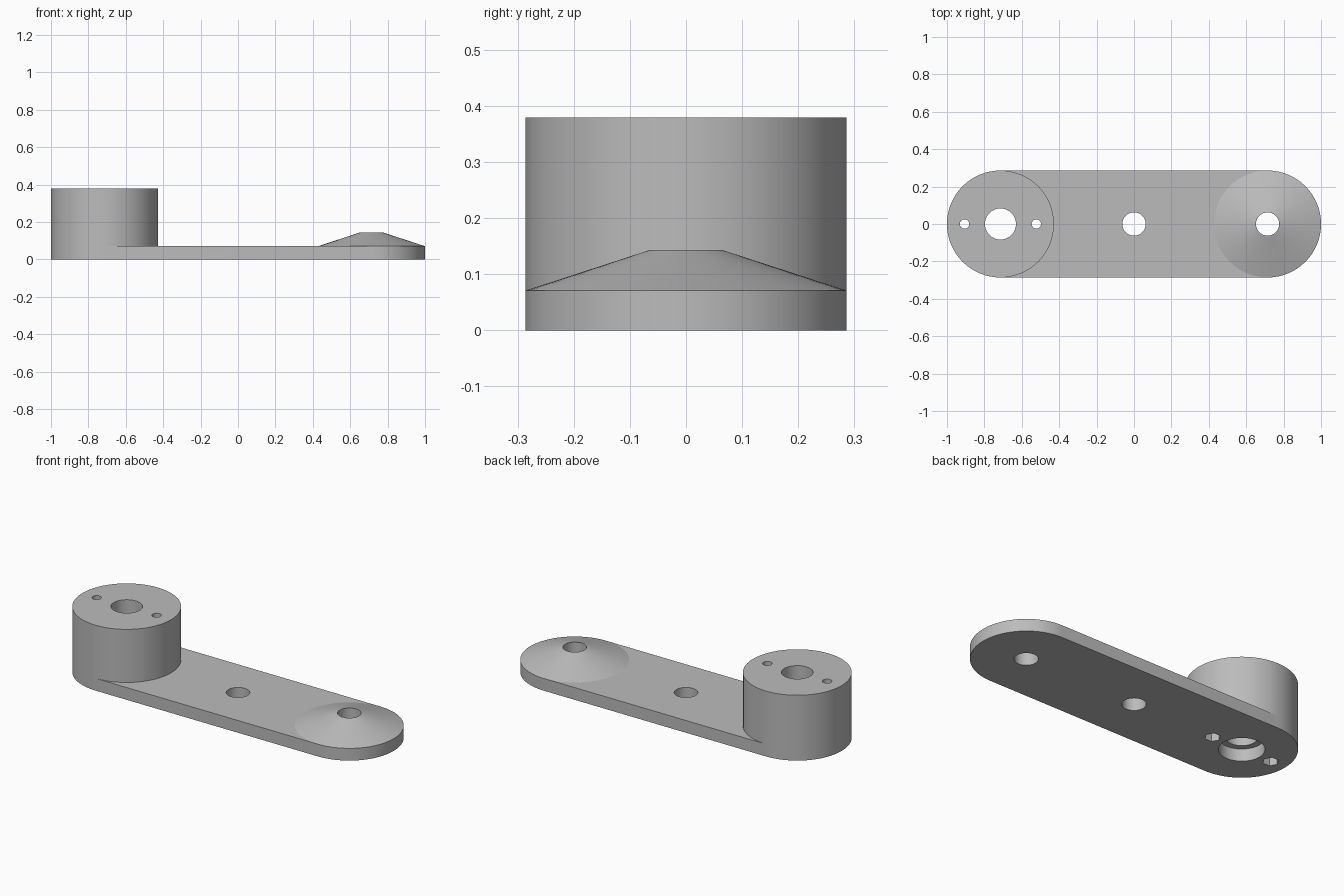
import bpy, bmesh
from math import cos, sin, tau, radians
from mathutils import Vector

cube = bpy.data.objects.get("Cube")
if cube:
    bpy.data.objects.remove(cube, do_unlink=True)

N = 64                     # segments of a large circle
Q = N // 4
R = 0.286                  # half width of the arm, and boss radius
END = 0.714                # distance of the end centres from the middle
PLATE, TIP, BOSS = 0.071, 0.143, 0.379   # heights
PIVOT = 0.062              # plain hole radius
bm = bmesh.new()


def ring(x, r, z, n=N):
    return [bm.verts.new((x + r * cos(tau * i / n), r * sin(tau * i / n), z))
            for i in range(n)]


def arc(loop, start):
    """Half of a full ring, both ends included."""
    return [loop[i % N] for i in range(start, start + N // 2 + 1)]


def bridge(a, b):
    for i in range(len(a)):
        j = (i + 1) % len(a)
        bm.faces.new((a[i], a[j], b[j], b[i]))


def fill(*loops):
    """Flat face bounded by the first loop, with the other loops as holes."""
    edges = []
    for loop in loops:
        for a, b in zip(loop, loop[1:] + loop[:1]):
            edges.append(bm.edges.get((a, b)) or bm.edges.new((a, b)))
    bmesh.ops.triangle_fill(bm, edges=edges, use_beauty=True,
                            use_dissolve=False, normal=Vector((0, 0, 1)))


# Outer wall of the plate, rounded at both ends
boss_base = ring(-END, R, PLATE)
cone_base = ring(END, R, PLATE)
outline = arc(cone_base, 3 * Q) + arc(boss_base, Q)
underside = [bm.verts.new((v.co.x, v.co.y, 0)) for v in outline]
bridge(underside, outline)

# Boss wall, and cone with its narrow rim
boss_top = ring(-END, R, BOSS)
bridge(boss_base, boss_top)
cone_top = ring(END, 0.065, TIP)
bridge(cone_base, cone_top)

# Plain through holes in the middle and in the cone
middle_top, middle_low = ring(0, PIVOT, PLATE), ring(0, PIVOT, 0)
bridge(middle_top, middle_low)
tip_top, tip_low = ring(END, PIVOT, TIP), ring(END, PIVOT, 0)
bridge(cone_top, tip_top)
bridge(tip_top, tip_low)

# Boss bore with a wider counterbore below
bore = [ring(-END, r, z) for r, z in
        ((0.083, BOSS), (0.083, PLATE), (0.118, PLATE), (0.118, 0))]
for upper, lower in zip(bore, bore[1:]):
    bridge(upper, lower)

# Two screw holes ending in hexagonal nut pockets
screw_tops, nut_lows = [], []
for side in (-1, 1):
    x = -END + side * 0.192
    top, low = ring(x, 0.025, BOSS, 32), ring(x, 0.025, PLATE, 32)
    nut_top, nut_low = ring(x, 0.042, PLATE, 6), ring(x, 0.042, 0, 6)
    bridge(top, low)
    bridge(nut_top, nut_low)
    fill(nut_top, low)
    screw_tops.append(top)
    nut_lows.append(nut_low)

# Flat faces: arm top, boss top, underside
fill(arc(boss_base, 3 * Q) + arc(cone_base, Q), middle_top)
fill(boss_top, bore[0], *screw_tops)
fill(underside, middle_low, tip_low, bore[-1], *nut_lows)
bmesh.ops.recalc_face_normals(bm, faces=bm.faces[:])

mesh = bpy.data.meshes.new("lever_arm")
bm.to_mesh(mesh)
bm.free()
arm = bpy.data.objects.new("lever_arm", mesh)
bpy.context.collection.objects.link(arm)

# Single grey material
grey = bpy.data.materials.new("plain_grey")
grey.use_nodes = True
colour = (0.5, 0.5, 0.5, 1)
grey.diffuse_color = colour
for node in grey.node_tree.nodes:
    if node.type == 'BSDF_PRINCIPLED':
        node.inputs["Base Color"].default_value = colour
mesh.materials.append(grey)

# Smooth round walls, crisp edges
bpy.ops.object.select_all(action='DESELECT')
arm.select_set(True)
bpy.context.view_layer.objects.active = arm
bpy.ops.object.shade_smooth_by_angle(angle=radians(15))
